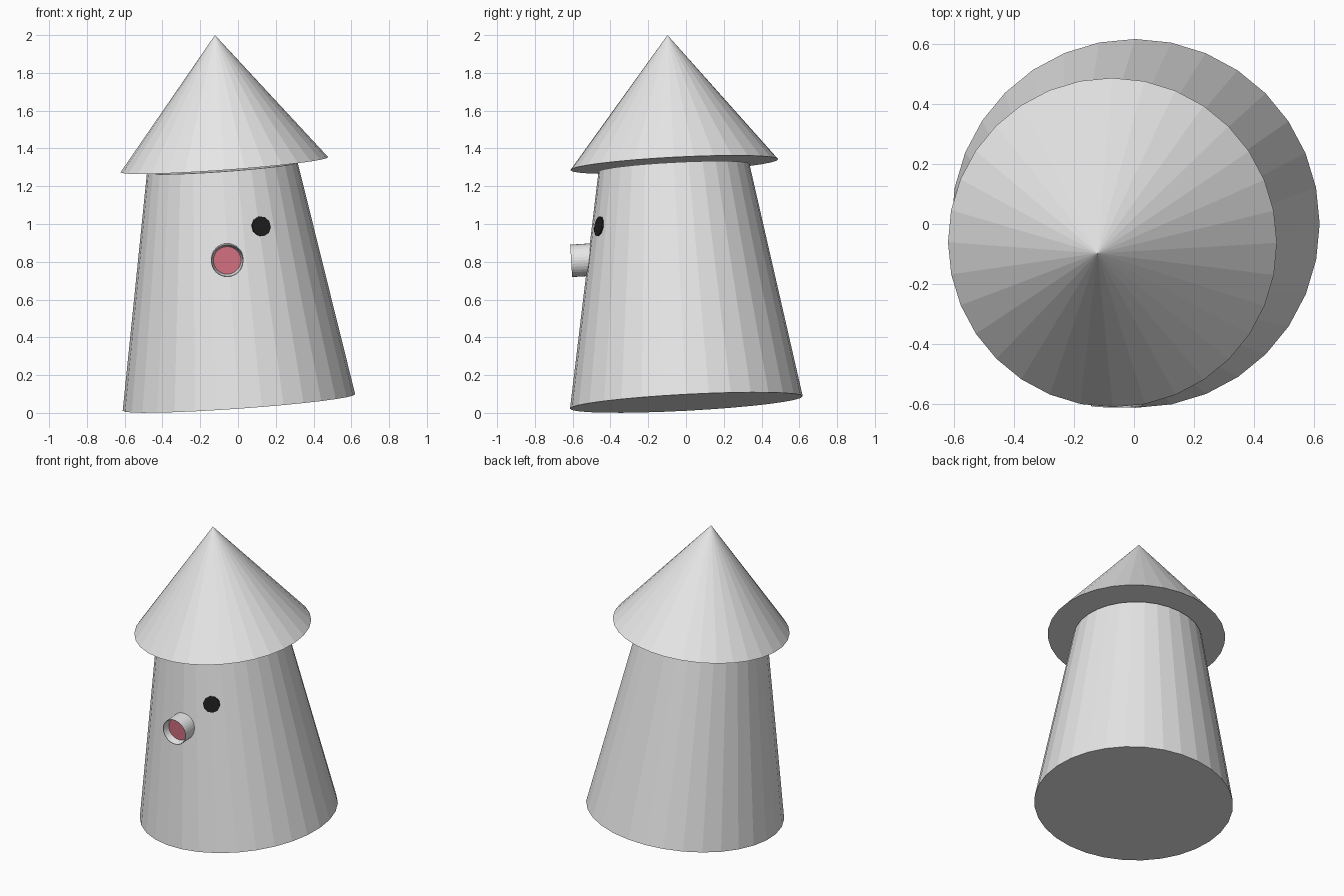
import bpy
import bmesh
import math
from mathutils import Vector

if "Cube" in bpy.data.objects:
    bpy.data.objects.remove(bpy.data.objects["Cube"])


def material(name, rgb):
    m = bpy.data.materials.new(name)
    m.diffuse_color = (*rgb, 1.0)
    m.use_nodes = True
    m.node_tree.nodes["Principled BSDF"].inputs["Base Color"].default_value = m.diffuse_color
    return m


GREY = material("light_grey", (0.8, 0.8, 0.8))
PINK = material("pink", (0.69, 0.17, 0.23))
BLACK = material("black", (0.013, 0.013, 0.013))


def lathe(name, origin, axis, profile, sides, mats, last_mat=0):
    """Turn (radius, height) points about an axis; ends with radius > 0 are capped."""
    turn = Vector((0, 0, 1)).rotation_difference(Vector(axis).normalized())
    origin = Vector(origin)
    bm = bmesh.new()
    rings = []
    for r, h in profile:
        angles = [2 * math.pi * i / sides for i in range(sides)] if r > 0 else [0]
        rings.append([bm.verts.new(origin + turn @ Vector((r * math.sin(a), r * math.cos(a), h)))
                      for a in angles])
    for low, high in zip(rings, rings[1:]):
        for i in range(sides):
            j = (i + 1) % sides
            if len(high) == 1:
                bm.faces.new((low[i], low[j], high[0]))
            else:
                bm.faces.new((low[i], low[j], high[j], high[i]))
    bm.faces.new(rings[0])
    if len(rings[-1]) > 1:
        bm.faces.new(rings[-1]).material_index = last_mat
    bmesh.ops.recalc_face_normals(bm, faces=bm.faces)
    mesh = bpy.data.meshes.new(name)
    bm.to_mesh(mesh)
    bm.free()
    for m in mats:
        mesh.materials.append(m)
    obj = bpy.data.objects.new(name, mesh)
    bpy.context.collection.objects.link(obj)
    return obj


# Leaning tapered body
BASE = Vector((0.005, 0.002, 0.055))
LEAN = Vector((-0.071, -0.053, 1.0)).normalized()
lathe("body", BASE, LEAN, [(0.617, 0), (0.4, 1.248)], 32, [GREY])

# Pointed roof, overhanging the body
rim = Vector((-0.072, -0.062, 1.314))
tip = Vector((-0.122, -0.098, 2.0))
lathe("roof", rim, tip - rim, [(0.551, 0), (0, (tip - rim).length)], 32, [GREY])

# Short snout tube with a recessed pink floor
lathe("snout", (-0.057, -0.608, 0.805), (0, -1, -0.06),
      [(0.086, -0.16), (0.086, 0), (0.083, 0), (0.073, -0.045)], 32, [GREY, PINK], 1)

# Eye plate lying on the body wall
turn = Vector((0, 0, 1)).rotation_difference(LEAN)
a = math.radians(24)
height = 0.945
radius = 0.617 - 0.217 * height / 1.248
out = turn @ Vector((math.sin(a), -math.cos(a), 0.174))
spot = BASE + turn @ Vector((radius * math.sin(a), -radius * math.cos(a), height))
lathe("eye", spot, out, [(0.054, -0.004), (0.054, 0.004)], 10, [BLACK])
